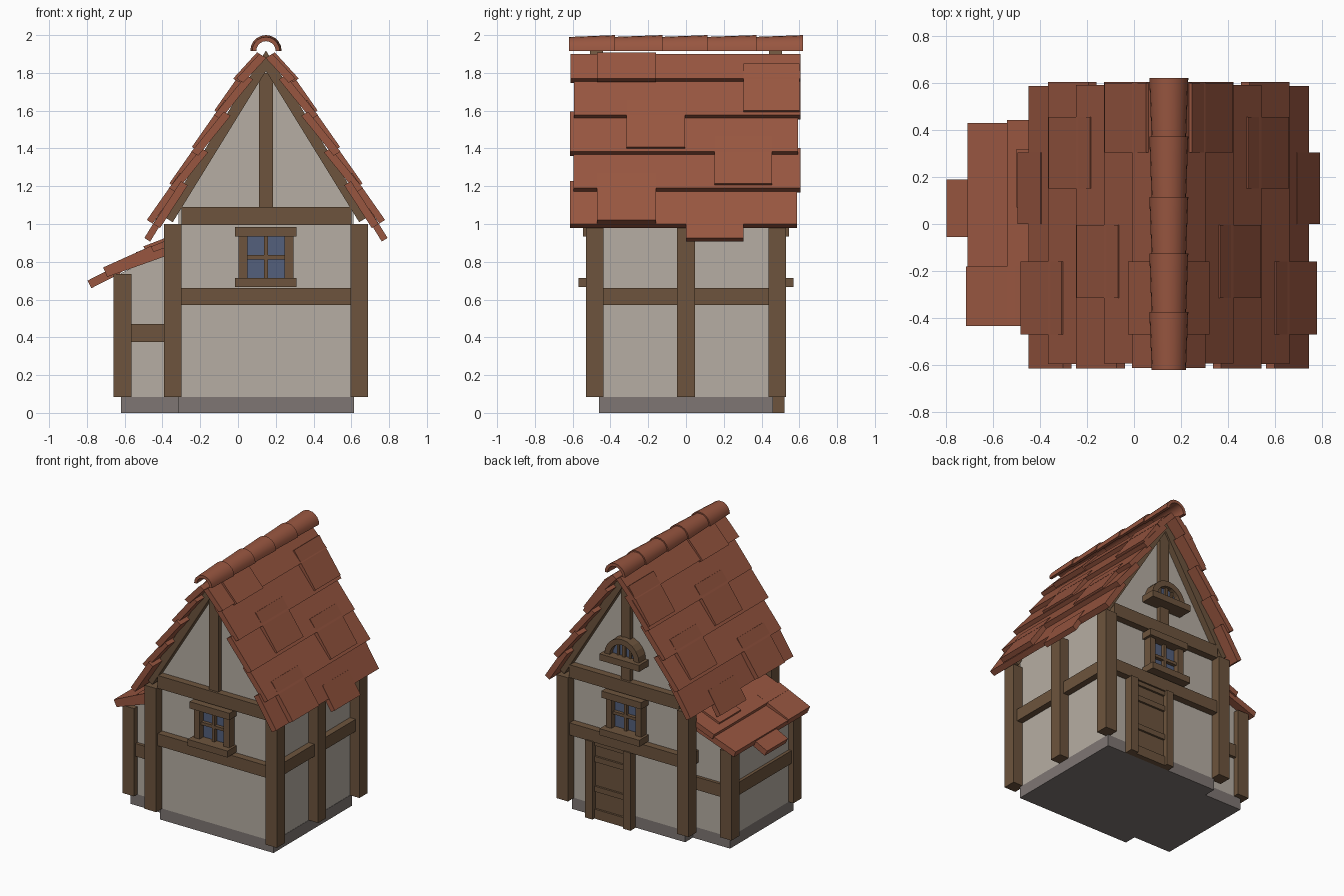
import bpy, bmesh, math

if "Cube" in bpy.data.objects:
    bpy.data.objects.remove(bpy.data.objects["Cube"])

CX = 0.148                      # x of the ridge / main house centre


def material(name, r, g, b):
    lin = [((c / 255 + 0.055) / 1.055) ** 2.4 for c in (r, g, b)]
    m = bpy.data.materials.new(name)
    m.diffuse_color = (*lin, 1)
    m.use_nodes = True
    m.node_tree.nodes["Principled BSDF"].inputs["Base Color"].default_value = m.diffuse_color
    return m


PLASTER = material("plaster", 182, 174, 163)
WOOD = material("timber", 109, 84, 61)
TILE = material("clay_tile", 152, 86, 64)
STONE = material("stone", 126, 118, 115)
GLASS = material("glass", 84, 96, 124)


def finish(name, bm, mat):
    bmesh.ops.recalc_face_normals(bm, faces=bm.faces)
    me = bpy.data.meshes.new(name)
    bm.to_mesh(me)
    bm.free()
    me.materials.append(mat)
    ob = bpy.data.objects.new(name, me)
    bpy.context.collection.objects.link(ob)
    return ob


def prism(name, profile, y0, y1, mat):
    """Extrude an x-z outline along y."""
    bm = bmesh.new()
    a = [bm.verts.new((x, y0, z)) for x, z in profile]
    b = [bm.verts.new((x, y1, z)) for x, z in profile]
    bm.faces.new(a)
    bm.faces.new(b)
    n = len(a)
    for i in range(n):
        j = (i + 1) % n
        bm.faces.new((a[i], a[j], b[j], b[i]))
    return finish(name, bm, mat)


def box(name, x0, x1, y0, y1, z0, z1, mat):
    return prism(name, [(x0, z0), (x1, z0), (x1, z1), (x0, z1)], min(y0, y1), max(y0, y1), mat)


# stone footing and plaster walls
box("main_footing", -0.315, 0.613, -0.46, 0.46, 0, 0.085, STONE)
box("annex_footing", -0.62, -0.315, -0.37, 0.37, 0, 0.085, STONE)
prism("main_wall", [(-0.315, 0.085), (0.611, 0.085), (0.611, 1.13), (CX, 1.88), (-0.315, 1.13)],
      -0.46, 0.46, PLASTER)
prism("annex_wall", [(-0.62, 0.085), (-0.315, 0.085), (-0.315, 0.88), (-0.62, 0.74)],
      -0.37, 0.37, PLASTER)

# corner posts, middle posts and side rails of the main house
for sx in (-1, 1):
    def mx(d):
        return CX + sx * d
    xs = sorted((mx(0.447), mx(0.541)))
    for y in (-0.483, 0, 0.483):
        box("wall_post", *xs, y - 0.047, y + 0.047, 0.085, 1.0, WOOD)
    xr = sorted((mx(0.44), mx(0.51)))
    box("side_rail", *xr, -0.45, 0.45, 0.57, 0.66, WOOD)

# annex framing
for s in (-1, 1):
    box("annex_post", -0.66, -0.565, s * 0.315, s * 0.41, 0.085, 0.735, WOOD)
    box("annex_end_rail", -0.58, -0.35, s * 0.34, s * 0.393, 0.375, 0.47, WOOD)
box("annex_side_rail", -0.643, -0.59, -0.33, 0.33, 0.375, 0.47, WOOD)


# main roof plane: s runs down the slope, d is the height above it
def slope(s, d, side=1):
    return (CX + side * (0.525 * s + 0.851 * d), 1.88 - 0.851 * s + 0.525 * d)


def gable_window(s):
    def part(name, x0, x1, y, z0, z1, mat=WOOD):
        box(name, CX + x0, CX + x1, s * 0.45, s * y, z0, z1, mat)
    part("window_glass", -0.11, 0.11, 0.475, 0.70, 0.95, GLASS)
    part("window_sill", -0.163, 0.163, 0.568, 0.667, 0.715)
    part("window_lintel", -0.163, 0.163, 0.545, 0.935, 0.985)
    for e in (-1, 1):
        x = e * 0.122
        part("window_jamb", x - 0.023, x + 0.023, 0.52, 0.71, 0.94)
    part("window_mullion", -0.011, 0.011, 0.5, 0.71, 0.94)
    part("window_bar", -0.11, 0.11, 0.5, 0.813, 0.835)


# gable framing on both ends
for s in (-1, 1):
    box("tie_beam", -0.30, 0.60, s * 0.44, s * 0.512, 0.995, 1.09, WOOD)
    box("middle_beam", -0.30, 0.60, s * 0.44, s * 0.512, 0.57, 0.66, WOOD)
    box("king_post", CX - 0.038, CX + 0.038, s * 0.44, s * 0.495, 1.08, 1.80, WOOD)
    ya, yb = sorted((s * 0.44, s * 0.508))
    for side in (-1, 1):
        prism("rafter", [(CX, 1.81), slope(1.0, -0.037, side), slope(1.0, 0.02, side), (CX, 1.918)],
              ya, yb, WOOD)
    gable_window(s)

# back door
DX = 0.275
box("door_leaf", DX - 0.13, DX + 0.13, 0.44, 0.485, 0.0, 0.575, WOOD)
for e in (-1, 1):
    box("door_jamb", DX + e * 0.155 - 0.03, DX + e * 0.155 + 0.03, 0.44, 0.522, 0, 0.575, WOOD)
for z0, z1 in ((0.0, 0.07), (0.2, 0.24), (0.42, 0.46), (0.54, 0.575)):
    box("door_rail", DX - 0.13, DX + 0.13, 0.44, 0.5, z0, z1, WOOD)

# arched attic window on the back gable
AZ = 1.265


def arc(r, n=10):
    return [(CX + r * math.cos(math.pi * i / n), AZ + r * math.sin(math.pi * i / n))
            for i in range(n + 1)]


prism("attic_glass", arc(0.12), 0.45, 0.503, GLASS)
prism("attic_arch", arc(0.142) + arc(0.1)[::-1], 0.45, 0.54, WOOD)
box("attic_sill", CX - 0.163, CX + 0.163, 0.45, 0.57, 1.222, 1.27, WOOD)
box("attic_mullion", CX - 0.011, CX + 0.011, 0.45, 0.52, 1.265, 1.38, WOOD)
for e in (-1, 1):
    x = CX + e * 0.05
    box("attic_bar", x - 0.008, x + 0.008, 0.45, 0.515, 1.265, 1.35, WOOD)


# main roof: courses of tiles, each with one long tile reaching down
def roof_slab(name, s0, d0, s1, d1, y0, y1, side, t=0.042):
    prism(name, [slope(s0, d0, side), slope(s1, d1, side),
                 slope(s1, d1 - t, side), slope(s0, d0 - t, side)], y0, y1, TILE)


courses = [  # bottom s, bottom d, y range, long tile y range, its drop
    (1.062, 0.046, -0.615, 0.587, 0.0, 0.305, 0.088),
    (0.857, 0.075, -0.595, 0.605, -0.47, -0.16, 0.205),
    (0.630, 0.075, -0.615, 0.592, 0.15, 0.455, 0.205),
    (0.403, 0.075, -0.593, 0.605, -0.315, -0.005, 0.205),
    (0.176, 0.075, -0.612, 0.605, 0.305, 0.6, 0.205)]
for side in (-1, 1):
    for i, (s0, d0, y0, y1, t0, t1, drop) in enumerate(courses):
        top = max(s0 - 0.27, 0.0)
        roof_slab("tile_course", s0, d0, top, 0.04, y0, y1, side)
        dt, db = (0.047, 0.047) if i == 0 else (0.068, 0.086)
        roof_slab("long_tile", s0 + drop, db, max(s0 - 0.1, 0), dt, t0, t1, side, 0.036)
    roof_slab("long_tile", 0.185, 0.09, 0.0, 0.055, -0.47, -0.16, side, 0.036)

# ridge caps: tapered half tubes
cuts = [-0.62, -0.375, -0.125, 0.115, 0.372, 0.62]
N = 10
for k in range(5):
    y0, y1 = cuts[k] - (0.02 if k else 0), cuts[k + 1]
    bm = bmesh.new()
    rings = []
    for y, r in ((y0, 0.073), (y1, 0.083)):
        for rr in (r, r - 0.022):
            rings.append([bm.verts.new((CX + rr * math.cos(math.pi * i / N), y,
                                        1.917 + rr * math.sin(math.pi * i / N)))
                          for i in range(N + 1)])
    a, b, c, d = rings
    for p, q in ((a, c), (b, d), (a, b), (c, d)):
        for i in range(N):
            bm.faces.new((p[i], p[i + 1], q[i + 1], q[i]))
    for i in (0, N):
        bm.faces.new((a[i], b[i], d[i], c[i]))
    ob = finish("ridge_cap", bm, TILE)
    bpy.context.view_layer.objects.active = ob
    ob.select_set(True)
    bpy.ops.object.shade_smooth_by_angle(angle=math.radians(35))
    ob.select_set(False)


# annex roof: shallow tile slabs
def annex_slab(name, x0, z0, x1, z1, y0, y1, t=0.045):
    L = math.hypot(x1 - x0, z1 - z0)
    nx, nz = (z1 - z0) / L * t, -(x1 - x0) / L * t
    prism(name, [(x0, z0), (x1, z1), (x1 + nx, z1 + nz), (x0 + nx, z0 + nz)], y0, y1, TILE)


annex_slab("annex_course", -0.708, 0.762, -0.32, 0.90, -0.43, 0.43)
annex_slab("annex_long_tile", -0.797, 0.70, -0.64, 0.78, -0.055, 0.19)
annex_slab("annex_course", -0.54, 0.85, -0.31, 0.94, -0.42, 0.443, 0.04)
annex_slab("annex_long_tile", -0.714, 0.77, -0.46, 0.884, -0.433, -0.18, 0.04)
annex_slab("annex_long_tile", -0.5, 0.882, -0.31, 0.955, 0.07, 0.32, 0.035)
